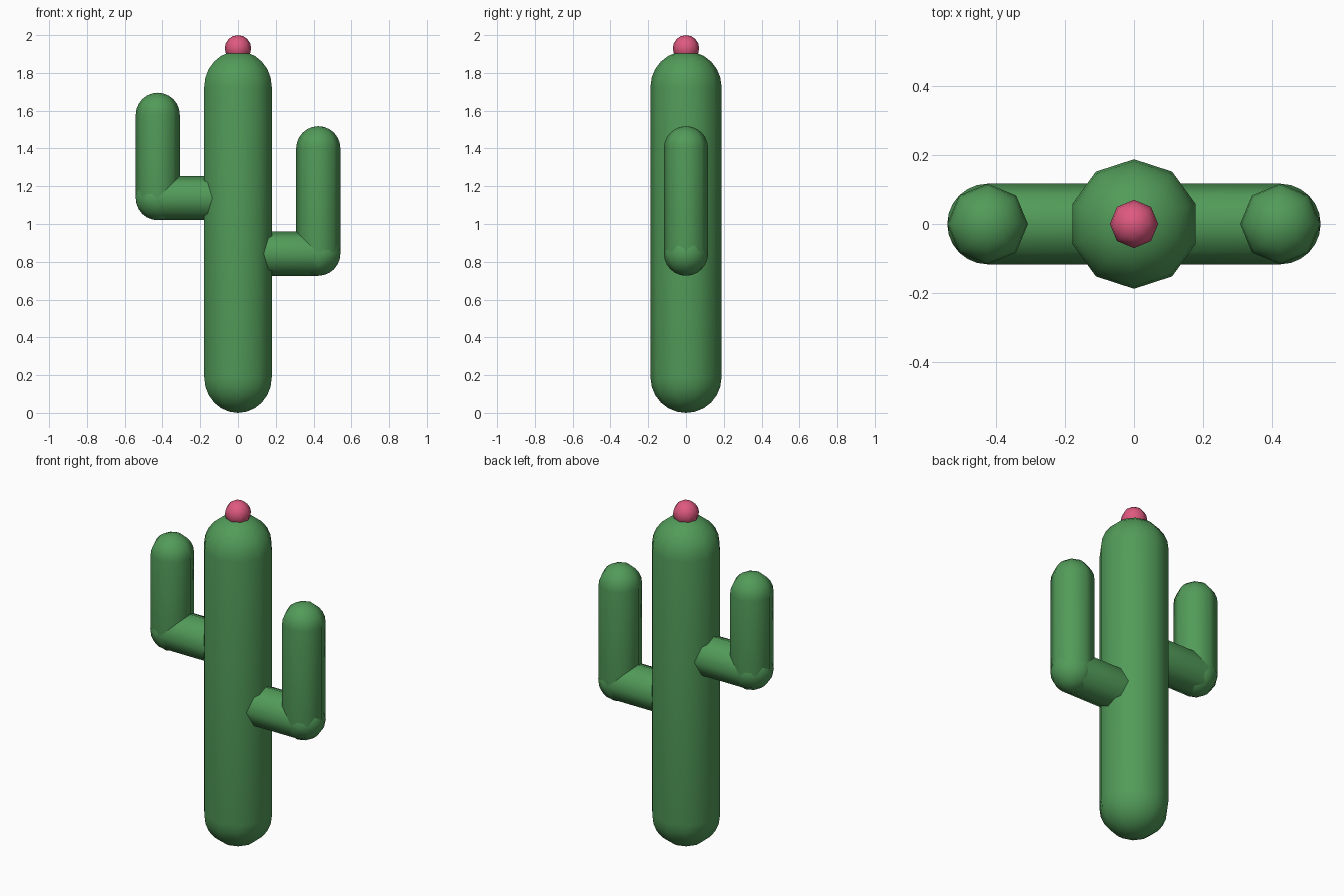
import bpy
import bmesh
from math import pi, sin, cos
from mathutils import Vector, Matrix

old = bpy.data.objects.get("Cube")
if old:
    bpy.data.objects.remove(old, do_unlink=True)


def make_material(name, rgb):
    mat = bpy.data.materials.new(name)
    mat.use_nodes = True
    color = (*rgb, 1.0)
    mat.diffuse_color = color
    mat.node_tree.nodes["Principled BSDF"].inputs["Base Color"].default_value = color
    return mat


green = make_material("cactus green", (0.084, 0.328, 0.1))
pink = make_material("flower pink", (0.74, 0.1, 0.215))


def capsule(name, start, end, radius, sides, mat, rings=6):
    """Round-ended tube between two points; one corner of its section lies on +y."""
    start, end = Vector(start), Vector(end)
    axis = (end - start).normalized()
    side = Vector((0, 1, 0))
    other = axis.cross(side)
    bm = bmesh.new()
    loops = []
    for centre, first in ((start, -pi / 2), (end, 0.0)):
        for i in range(rings + 1):
            lat = first + i * pi / 2 / rings
            if (first < 0 and i == 0) or (first == 0 and i == rings):
                continue
            mid = centre + axis * radius * sin(lat)
            r = radius * cos(lat)
            loops.append([bm.verts.new(mid + r * (side * cos(a) + other * sin(a)))
                          for a in (2 * pi * k / sides for k in range(sides))])
    if (end - start).length < 0.001:
        bmesh.ops.remove_doubles(bm, verts=bm.verts, dist=0.0001)
    for low, high in zip(loops, loops[1:]):
        for k in range(sides):
            n = (k + 1) % sides
            bm.faces.new((low[k], low[n], high[n], high[k]))
    # close both poles
    tip_low = bm.verts.new(start - axis * radius)
    tip_high = bm.verts.new(end + axis * radius)
    for k in range(sides):
        n = (k + 1) % sides
        bm.faces.new((tip_low, loops[0][n], loops[0][k]))
        bm.faces.new((tip_high, loops[-1][k], loops[-1][n]))
    bmesh.ops.recalc_face_normals(bm, faces=bm.faces)
    for face in bm.faces:
        face.smooth = True
    mesh = bpy.data.meshes.new(name)
    bm.to_mesh(mesh)
    bm.free()
    mesh.materials.append(mat)
    obj = bpy.data.objects.new(name, mesh)
    bpy.context.collection.objects.link(obj)
    return obj


# Trunk
TRUNK_R = 0.188
capsule("trunk", (0, 0, TRUNK_R), (0, 0, 1.915 - TRUNK_R), TRUNK_R, 10, green)

# Arms: a level branch and an upright tip meeting at the elbow
ARM_R = 0.117
for label, x, elbow, top in (("right", -0.425, 1.137, 1.695),
                             ("left", 0.425, 0.843, 1.518)):
    capsule(label + "_arm_branch", (0, 0, elbow), (x, 0, elbow), ARM_R, 8, green)
    capsule(label + "_arm_tip", (x, 0, elbow), (x, 0, top - ARM_R), ARM_R, 8, green)

# Flower bud on top
bm = bmesh.new()
bmesh.ops.create_uvsphere(bm, u_segments=8, v_segments=8, radius=0.07,
                          matrix=Matrix.Translation((0, 0, 1.93)))
for face in bm.faces:
    face.smooth = True
mesh = bpy.data.meshes.new("flower")
bm.to_mesh(mesh)
bm.free()
mesh.materials.append(pink)
bpy.context.collection.objects.link(bpy.data.objects.new("flower", mesh))
